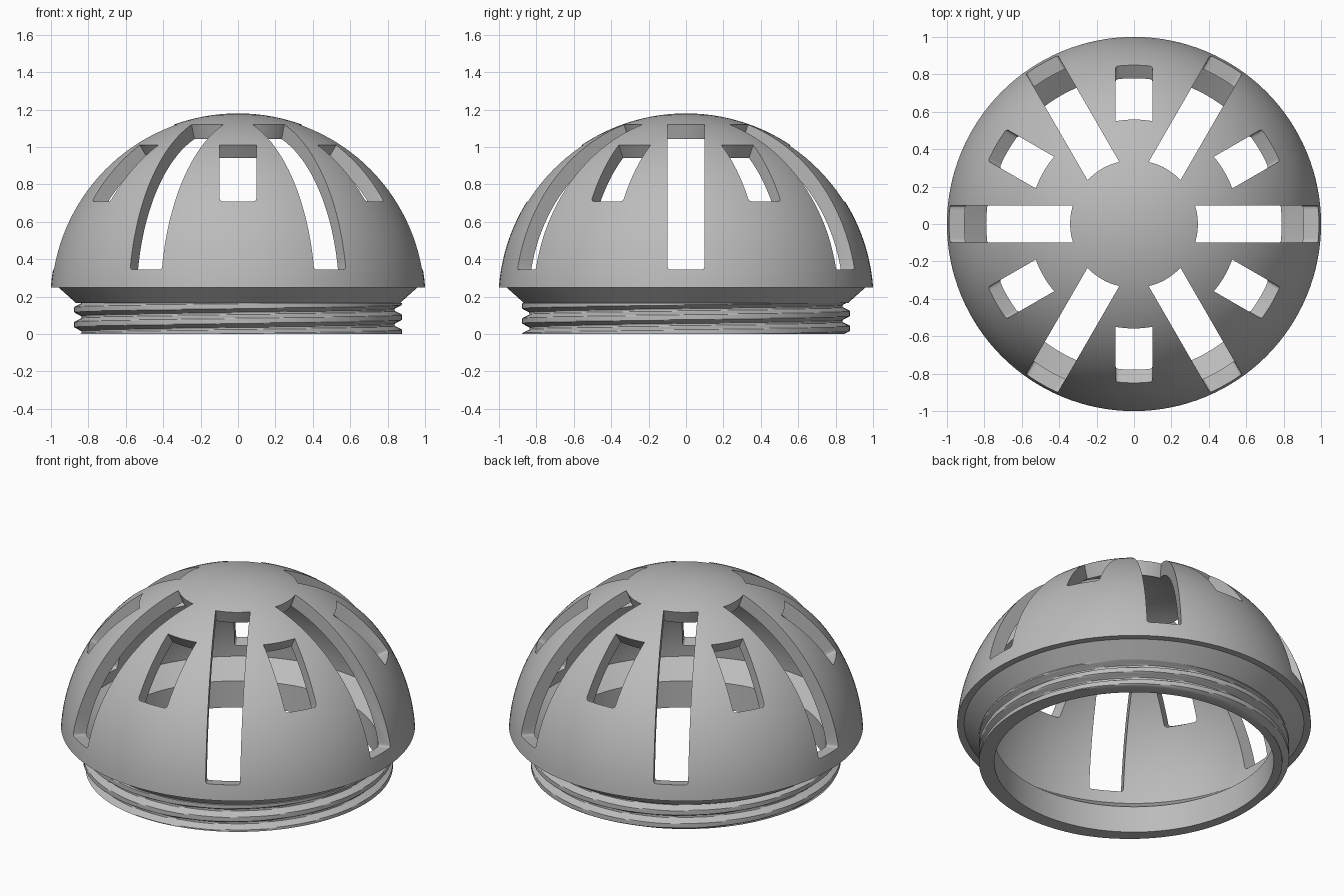
import bpy, bmesh, math
from math import sin, cos, pi, radians, asin, acos, sqrt

if "Cube" in bpy.data.objects:
    bpy.data.objects.remove(bpy.data.objects["Cube"], do_unlink=True)

SEG = 128
CZ, R_OUT, R_IN = 0.177, 1.003, 0.92   # shell sphere centre and radii
HALF = 0.098                           # half width of every opening

grey = bpy.data.materials.new("plain_grey")
grey.use_nodes = True
grey.diffuse_color = (0.5, 0.5, 0.5, 1)
grey.node_tree.nodes["Principled BSDF"].inputs["Base Color"].default_value = (0.5, 0.5, 0.5, 1)


def make_object(name, bm):
    bmesh.ops.remove_doubles(bm, verts=bm.verts, dist=1e-5)
    bmesh.ops.recalc_face_normals(bm, faces=bm.faces)
    mesh = bpy.data.meshes.new(name)
    bm.to_mesh(mesh)
    bm.free()
    mesh.materials.append(grey)
    obj = bpy.data.objects.new(name, mesh)
    bpy.context.collection.objects.link(obj)
    return obj


def smooth(obj):
    obj.data.shade_smooth()
    obj.data.set_sharp_from_angle(angle=radians(28))


def surface(bm, rows, cols, point):
    """Ring-shaped surface, closed in both directions; point(row, angle) gives r, z."""
    grid = []
    for i in range(rows):
        ring = []
        for j in range(cols):
            a = 2 * pi * j / cols
            r, z = point(i, a)
            ring.append(bm.verts.new((r * cos(a), r * sin(a), z)))
        grid.append(ring)
    for i in range(rows):
        for j in range(cols):
            k, l = (i + 1) % rows, (j + 1) % cols
            bm.faces.new((grid[i][j], grid[i][l], grid[k][l], grid[k][j]))


# Shell: domed wall, rim, chamfer and plain neck in one closed profile
def arc(radius, z_start, steps=32):
    first = asin((z_start - CZ) / radius)
    angles = [first + (pi / 2 - first) * i / steps for i in range(steps)]
    return [(radius * cos(t), CZ + radius * sin(t)) for t in angles]


outer, inner = arc(R_OUT, 0.25), arc(R_IN, 0.26)
lower = [(0.79, 0.165), (0.79, 0), (0.825, 0), (0.825, 0.165), (0.865, 0.165), (0.96, 0.25)]
bm = bmesh.new()
rings = []
for r, z in inner[::-1] + lower + outer:
    rings.append([bm.verts.new((r * cos(2 * pi * j / SEG), r * sin(2 * pi * j / SEG), z))
                  for j in range(SEG)])
for low, high in zip(rings, rings[1:]):
    for j in range(SEG):
        l = (j + 1) % SEG
        bm.faces.new((low[j], low[l], high[l], high[j]))
for ring, height in ((rings[0], CZ + R_IN), (rings[-1], CZ + R_OUT)):
    pole = bm.verts.new((0, 0, height))
    for j in range(SEG):
        bm.faces.new((ring[j], ring[(j + 1) % SEG], pole))
dome = make_object("slotted_dome", bm)


# Openings: parallel sides, ends pointing at the sphere centre
def add_cutter(bm, heading, z_low, z_high, strips=8):
    low, high = (asin((z - CZ) / R_OUT) for z in (z_low, z_high))
    corners = [(0.8, low), (1.25, low), (1.25, high), (0.8, high)]
    slices = []
    for i in range(strips + 1):
        t = HALF * (2 * i / strips - 1)
        ring = []
        for s, phi in corners:
            u = sqrt((s * cos(phi)) ** 2 - t * t)
            ring.append(bm.verts.new((u * cos(heading) - t * sin(heading),
                                      u * sin(heading) + t * cos(heading),
                                      CZ + s * sin(phi))))
        slices.append(ring)
    for a, b in zip(slices, slices[1:]):
        for k in range(4):
            n = (k + 1) % 4
            bm.faces.new((a[k], a[n], b[n], b[k]))
    bm.faces.new(slices[0])
    bm.faces.new(slices[-1][::-1])
    # Soften the two lower corners
    edges = [bm.edges.get((s[0], s[1])) for s in (slices[0], slices[-1])]
    bmesh.ops.bevel(bm, geom=edges, offset=0.015, segments=3, profile=0.5, affect='EDGES')


bm = bmesh.new()
for i in range(6):
    add_cutter(bm, radians(60 * i), 0.345, 1.12)        # long slots
    add_cutter(bm, radians(60 * i + 30), 0.71, 1.01)    # short windows
cutter = make_object("opening_cutter", bm)
cutter.hide_render = True

cut = dome.modifiers.new("openings", 'BOOLEAN')
cut.operation = 'DIFFERENCE'
cut.solver = 'EXACT'
cut.object = cutter
bpy.context.view_layer.update()
result = bpy.data.meshes.new_from_object(dome.evaluated_get(bpy.context.evaluated_depsgraph_get()))
dome.modifiers.clear()
dome.data = result
bpy.data.objects.remove(cutter, do_unlink=True)
smooth(dome)

# Screw thread: sleeve whose radius follows a right-handed helix
ROWS, TOP, PITCH = 42, 0.166, 0.08


def thread(i, angle):
    if i >= ROWS:
        return 0.81, (TOP if i == ROWS else 0)
    z = TOP * i / (ROWS - 1)
    phase = (z - 0.01) / PITCH - angle / (2 * pi)
    off = abs(phase - round(phase))            # 0 on the crest, 0.5 in the groove
    ridge = min(1, max(0, (0.42 - off) / 0.24))
    return 0.838 + 0.038 * ridge, z


bm = bmesh.new()
surface(bm, ROWS + 2, SEG, thread)
smooth(make_object("neck_thread", bm))
